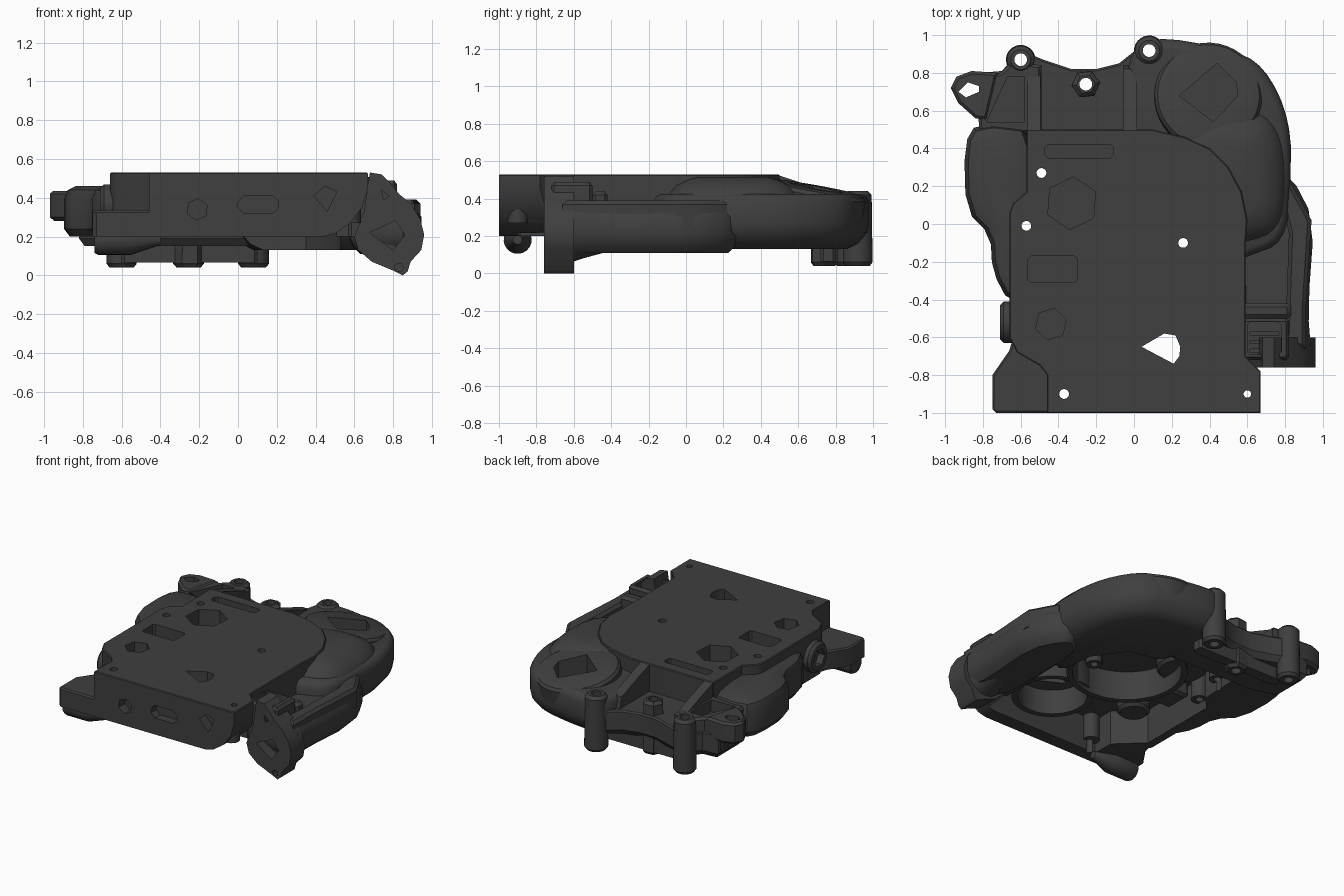
import bpy, bmesh, math
from mathutils import Vector

if "Cube" in bpy.data.objects:
    bpy.data.objects.remove(bpy.data.objects["Cube"])

MAT = bpy.data.materials.new("dark_cast_metal")
MAT.diffuse_color = (0.05, 0.05, 0.05, 1)
MAT.use_nodes = True
MAT.node_tree.nodes["Principled BSDF"].inputs["Base Color"].default_value = MAT.diffuse_color


def offset(pts, d):
    """Move a closed outline inwards by d."""
    p = [Vector(q) for q in pts]
    area = sum(p[i - 1].x * p[i].y - p[i].x * p[i - 1].y for i in range(len(p)))
    if area < 0:
        p.reverse()
    out = []
    for i, b in enumerate(p):
        e1 = (b - p[i - 1]).normalized()
        e2 = (p[(i + 1) % len(p)] - b).normalized()
        n1, n2 = Vector((-e1.y, e1.x)), Vector((-e2.y, e2.x))
        out.append(b + (n1 + n2) * d / max(0.5, 1 + n1.dot(n2)))
    return out


def chaikin(p, n):
    for _ in range(n):
        p = [q for i in range(len(p)) for q in
             (p[i] * .75 + p[(i + 1) % len(p)] * .25, p[i] * .25 + p[(i + 1) % len(p)] * .75)]
    return p


def stack(name, pts, layers, smooth=0, axis='z'):
    """Loft one outline through (height, inset) layers along an axis."""
    put = {'z': lambda a, b, h: (a, b, h), 'y': lambda a, b, h: (a, h, b),
           'x': lambda a, b, h: (h, a, b)}[axis]
    bm = bmesh.new()
    rings = [[bm.verts.new(put(q.x, q.y, h)) for q in chaikin(offset(pts, d), smooth)]
             for h, d in layers]
    n = len(rings[0])
    for a, b in zip(rings, rings[1:]):
        for i in range(n):
            bm.faces.new((a[i], a[(i + 1) % n], b[(i + 1) % n], b[i]))
    bm.faces.new(rings[0])
    bm.faces.new(rings[-1])
    bmesh.ops.recalc_face_normals(bm, faces=bm.faces[:])
    me = bpy.data.meshes.new(name)
    bm.to_mesh(me)
    bm.free()
    me.materials.append(MAT)
    ob = bpy.data.objects.new(name, me)
    bpy.context.collection.objects.link(ob)
    return ob


def prism(name, pts, a, b, axis='z', smooth=0):
    return stack(name, pts, [(a, 0), (b, 0)], smooth, axis)


def ngon(x, y, r, n=24, turn=0.1):
    return [(x + r * math.cos(turn + math.tau * i / n), y + r * math.sin(turn + math.tau * i / n))
            for i in range(n)]


def rect(x0, x1, y0, y1, c=0.015):
    return [(x0 + c, y0), (x1 - c, y0), (x1, y0 + c), (x1, y1 - c),
            (x1 - c, y1), (x0 + c, y1), (x0, y1 - c), (x0, y0 + c)]


def cut(obs, cutters):
    """Subtract cutters from objects, then remove the cutters."""
    for ob in obs:
        for c in cutters:
            m = ob.modifiers.new("cut", 'BOOLEAN')
            m.operation, m.solver, m.object = 'DIFFERENCE', 'EXACT', c
        dg = bpy.context.evaluated_depsgraph_get()
        me = bpy.data.meshes.new_from_object(ob.evaluated_get(dg))
        ob.modifiers.clear()
        ob.data = me
    for c in cutters:
        bpy.data.objects.remove(c)


# Flat main plate
plate = stack("main_plate", [
    (-.46, -1), (.67, -1), (.67, -.78), (.59, -.7), (.59, -.12), (.6, .02), (.57, .17), (.5, .3),
    (.4, .4), (.27, .46), (.1, .5), (-.57, .5), (-.57, .17), (-.64, .11), (-.66, .06),
    (-.66, -.6), (-.62, -.68), (-.5, -.75), (-.46, -.8)],
    [(.2, 0), (.525, 0), (.53, .006)])
# Rounded casing on the right and back
casing = stack("rear_casing", [
    (.3, -.3), (.6, -.17), (.8, -.1), (.83, .2), (.83, .55), (.69, .84), (.5, .93), (.08, 1.0),
    (-.04, .88), (-.04, .5), (.1, .2)],
    [(.13, .12), (.16, .06), (.22, .01), (.27, 0), (.38, 0), (.41, .015), (.425, .04)], 2)
shoulder = stack("casing_shoulder", [
    (.2, -.14), (.6, -.12), (.79, -.04), (.82, .2), (.8, .47), (.67, .63), (.3, .6), (.1, .45)],
    [(.37, 0), (.42, .015), (.47, .06), (.5, .12), (.515, .17)], 2)
dome = stack("round_housing", ngon(0, 0, .285, 40),
             [(-.14, 0), (-.03, 0), (-.01, .015), (0, .05)])
dome.location, dome.rotation_euler = (.395, .685, .462), (math.radians(-10), math.radians(3), 0)
# Left swelling, side boss and foot flange
bulge = stack("left_bulge", [
    (-.5, .5), (-.83, .54), (-.9, .42), (-.89, .07), (-.76, -.06), (-.75, -.25), (-.66, -.42),
    (-.5, -.4)], [(.2, .03), (.24, 0), (.39, 0), (.44, .02), (.46, .06)], 1)
side_boss = stack("left_side_boss", ngon(-.52, .36, .11), [(-.71, .02), (-.69, 0), (-.55, 0)], axis='x')
flange = stack("foot_flange", [
    (-.75, -.98), (-.73, -1), (-.4, -1), (-.4, -.6), (-.64, -.6), (-.66, -.67), (-.75, -.8)],
    [(.2, 0), (.325, 0), (.335, .01)])
stack("foot_boss", ngon(-.9, .18, .075, 20), [(-.74, .01), (-.72, 0), (-.55, 0), (-.4, .05)], axis='x')
# Stepped rear deck with ribs
deck = stack("rear_deck", [
    (-.6, .44), (.1, .44), (.12, .95), (.02, .93), (-.08, .85), (-.2, .82), (-.33, .82),
    (-.48, .87), (-.6, .92), (-.7, .81), (-.82, .8), (-.82, .5)],
    [(.15, .03), (.19, 0), (.32, 0), (.33, .01)])
web = stack("rear_left_web", [(-.82, .48), (-.49, .48), (-.49, .84), (-.64, .86), (-.71, .8), (-.83, .79)],
            [(.2, 0), (.41, 0), (.425, .015)])
for nm, x in (("rib_left", -.53), ("rib_right", -.02)):
    prism(nm, [(.48, .25), (.48, .53), (.6, .49), (.82, .41), (.86, .25)], x - .035, x + .035, 'x')
skirt = prism("rear_skirt", rect(-.6, .1, .72, .8), .065, .2)

# Hollow underside and rounded front right corner
shell = [plate, casing, shoulder, deck, bulge, side_boss, flange]
cut(shell, [prism("cavity", [(-.42, -.9), (.5, -.9), (.53, -.1), (.5, .15), (.35, .36), (.1, .42),
                             (-.5, .42), (-.51, .12), (-.6, .03), (-.6, -.57), (-.42, -.74)], -.1, .45)])
cut([plate], [prism("corner_cut", [(.42, .1), (.42, .195), (.5, .215), (.58, .27), (.64, .35), (.67, .45),
                                   (.685, .54), (.9, .54), (.9, .1)], -1.1, -.7, 'y')])

# Underside ring walls and pocket cups
under = []
for nm, x, y, r, z in (("bearing_ring", .06, 0, .4, .24), ("opening_ring", .2, -.6, .27, .27)):
    ring = prism(nm, ngon(x, y, r, 40), z, .46)
    cut([ring], [prism("bore", ngon(x, y, r - .04, 40), 0, .6)])
    under.append(ring)
for nm, pts in (("round_cup", ngon(-.33, .1, .17)), ("small_cup", ngon(-.44, -.53, .11)),
                ("long_cup", rect(-.5, -.08, .32, .45)), ("square_cup", rect(-.59, -.27, -.34, -.14))):
    under.append(stack(nm, pts, [(.35, .02), (.37, 0), (.46, 0)]))
for x, y in ((.26, -.1), (-.49, .27), (-.57, -.01), (-.37, -.88), (.58, -.9)):
    under.append(prism("screw_boss", ngon(x, y, .055, 16), .27, .46))

# Openings in the top
pockets = [
    prism("p1", ngon(-.33, .11, .14, 6, .45), .39, .7),
    prism("p2", ngon(-.44, -.53, .085, 6, .3), .39, .7),
    prism("p3", rect(-.47, -.11, .35, .42), .44, .7),
    prism("p4", rect(-.56, -.3, -.31, -.17), .44, .7),
    prism("p5", [(.04, -.65), (.16, -.58), (.22, -.59), (.245, -.65), (.24, -.7), (.21, -.74)], 0, .7)]
holes = [prism("h", ngon(x, y, r, 16), 0, .7) for x, y, r in
         ((-.49, .27, .026), (-.57, -.01, .026), (.26, -.1, .026), (-.37, -.9, .026), (.6, -.9, .02))]
# Openings in the front face
front = [
    prism("f1", ngon(-.21, .34, .055, 6, .4), -1.1, -.93, 'y'),
    prism("f2", rect(0, .21, .32, .41, .03), -1.1, -.94, 'y'),
    prism("f3", [(.39, .41), (.45, .46), (.51, .43), (.46, .33)], -1.1, -.93, 'y')]
cut([plate] + under + [deck, flange, bulge, casing, shoulder], pockets + holes + front)
cut([web], [prism("web_pocket", [(-.78, .54), (-.58, .54), (-.58, .78), (-.67, .78)], .34, .7)])
cut([side_boss], [prism("side_bore", ngon(-.52, .36, .065, 6), -.8, -.66, 'x')])
dome_hole = prism("dome_hole", [(.24, .68), (.42, .54), (.55, .68), (.54, .75), (.44, .85)], .3, .7)
dome.data.transform(dome.matrix_basis)
dome.matrix_basis.identity()
cut([dome, casing, shoulder], [dome_hole])

# Outer right strip, bracket and end flange
stack("right_arm", [
    (.58, -.68), (.94, -.71), (.92, -.45), (.955, .02), (.83, .26), (.7, .3), (.57, .15), (.57, -.3)],
    [(.11, .06), (.15, .02), (.2, 0), (.3, 0), (.33, .02)], 1)
stack("right_arm_rim", [
    (.8, -.64), (.91, -.66), (.91, -.45), (.94, .02), (.83, .22), (.76, .2), (.82, -.05)],
    [(.25, 0), (.37, 0), (.39, .02)])
stack("pocket_end_wall", rect(.57, .83, -.5, -.42), [(.2, 0), (.42, 0), (.44, .02)])
bracket = stack("right_bracket", rect(.57, .82, -.72, -.5), [(.2, 0), (.47, 0), (.49, .015)])
cut([bracket], [prism("notch", rect(.6, .78, -.69, -.52), .4, .6)])
for i in range(3):
    prism("bracket_ridge", rect(.61, .77, -.68 + i * .045, -.66 + i * .045, .004), .38, .43)
end = prism("end_flange", [
    (.68, .53), (.74, .52), (.79, .47), (.83, .42), (.89, .37), (.94, .29), (.96, .21), (.945, .13),
    (.89, .07), (.875, .02), (.85, 0), (.81, .02), (.69, .07), (.62, .13), (.6, .2), (.65, .33)],
    -.76, -.6, 'y')
cut([end, bracket], [prism("tri", [(.68, .22), (.81, .28), (.86, .21), (.8, .13)], -.8, -.68, 'y'),
                     prism("pin1", ngon(.83, .04, .022, 10), -.8, -.68, 'y'),
                     prism("pin2", [(.74, .44), (.78, .41), (.75, .39)], -.8, -.68, 'y')])
stack("flange_neck", ngon(.78, .21, .17, 24), [(-.64, .01), (-.55, .04), (-.4, .08), (-.2, .1)], axis='y')

# Mounting posts with through holes
for nm, x, y, r, n, top, bore in (("post_left", -.6, .87, .078, 24, .43, .034),
                                  ("post_middle", -.255, .74, .08, 6, .42, .034),
                                  ("post_right", .08, .918, .08, 24, .44, .034)):
    post = stack(nm, ngon(x, y, r, n), [(.04, .015), (.06, 0), (top - .02, .005), (top, .025)])
    cut([post, deck, casing, web, skirt], [prism("bore", ngon(x, y, bore, 16), -.1, .7)])
lug = stack("left_lug", [(-.78, .55), (-.84, .56), (-.93, .64), (-.97, .72), (-.94, .78), (-.86, .81), (-.72, .8)],
            [(.28, .02), (.3, 0), (.42, 0), (.435, .015)])
cut([lug, web, deck], [prism("lug_hole", [(-.93, .7), (-.88, .75), (-.82, .73), (-.82, .7), (-.89, .67)], 0, .7)])

for o in bpy.data.objects:
    o.select_set(True)
bpy.context.view_layer.objects.active = plate
bpy.ops.object.shade_smooth_by_angle(angle=math.radians(35))
